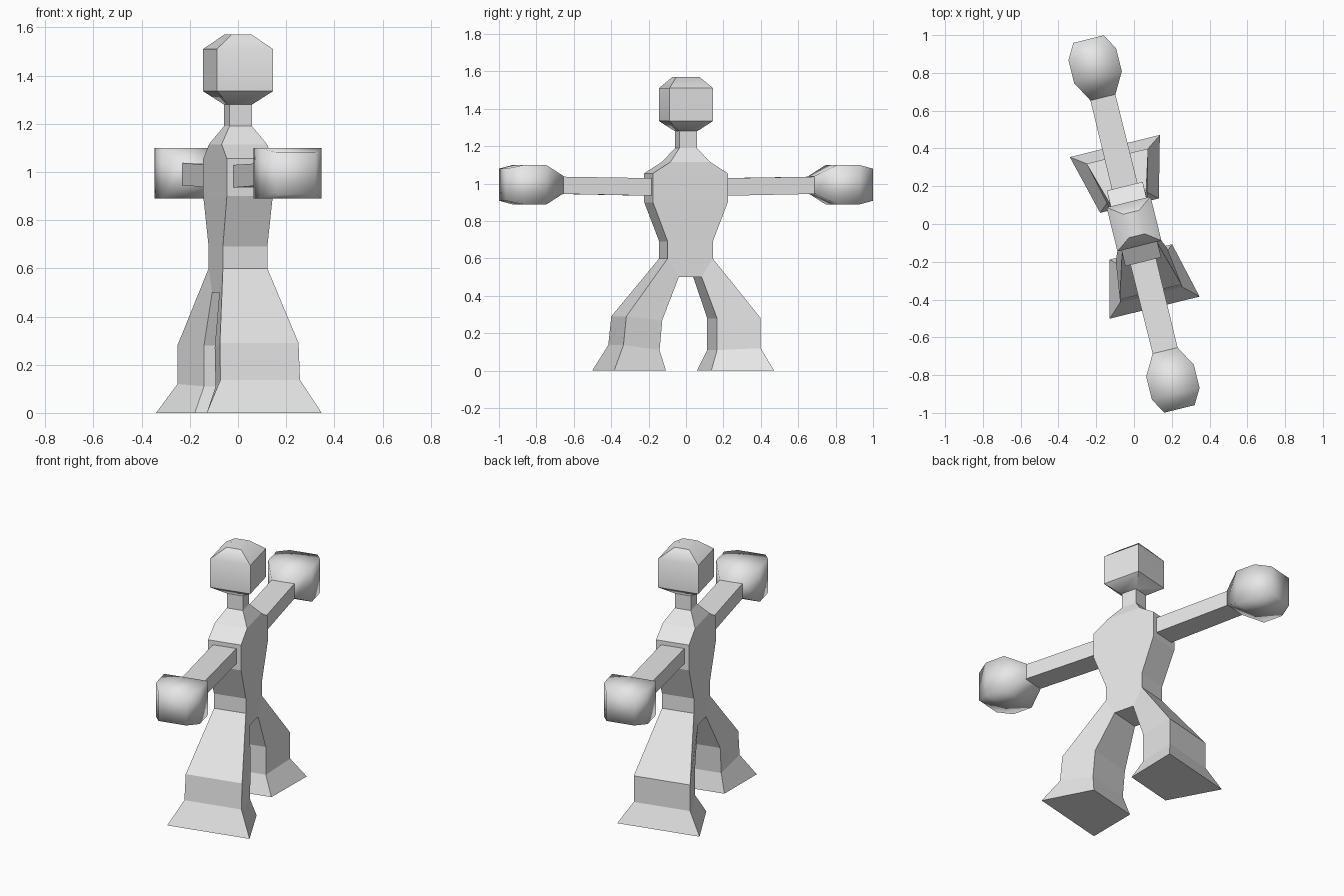
import bpy, math
from mathutils import Matrix

if "Cube" in bpy.data.objects:
    bpy.data.objects.remove(bpy.data.objects["Cube"])

TURN = Matrix.Rotation(math.radians(13.8), 4, 'Z')   # whole figure is turned
grey = bpy.data.materials.new("plain grey")
grey.diffuse_color = (0.8, 0.8, 0.8, 1)
grey.use_nodes = True
grey.node_tree.nodes["Principled BSDF"].inputs["Base Color"].default_value = grey.diffuse_color


def loft(name, rings, smooth=None):
    """Skin four-cornered rings into a closed solid."""
    verts = [v for r in rings for v in r]
    faces = [(3, 2, 1, 0)]
    for i in range(len(rings) - 1):
        a = 4 * i
        for j in range(4):
            k = (j + 1) % 4
            faces.append((a + j, a + k, a + 4 + k, a + 4 + j))
    n = len(verts)
    faces.append((n - 4, n - 3, n - 2, n - 1))
    me = bpy.data.meshes.new(name)
    me.from_pydata(verts, [], faces)
    me.materials.append(grey)
    ob = bpy.data.objects.new(name, me)
    bpy.context.collection.objects.link(ob)
    bpy.context.view_layer.objects.active = ob
    for o in bpy.context.selected_objects:
        o.select_set(False)
    ob.select_set(True)
    bpy.ops.object.mode_set(mode='EDIT')
    bpy.ops.mesh.select_all(action='SELECT')
    bpy.ops.mesh.normals_make_consistent(inside=False)
    bpy.ops.object.mode_set(mode='OBJECT')
    me.transform(TURN)
    if smooth == 180:
        bpy.ops.object.shade_smooth()
    elif smooth:
        bpy.ops.object.shade_smooth_by_angle(angle=math.radians(smooth))
    return ob


def level(z, d, w):
    """Horizontal ring: half depth d, half width w."""
    return [(-d, -w, z), (d, -w, z), (d, w, z), (-d, w, z)]


def upright(y, d, h, zc):
    """Vertical ring across an arm."""
    return [(-d, y, zc - h), (d, y, zc - h), (d, y, zc + h), (-d, y, zc + h)]


def leg_ring(side, out, inn):
    """Outer and inner edges, each (distance, height, half depth)."""
    (so, zo, do), (si, zi, di) = out, inn
    return [(-do, side * so, zo), (do, side * so, zo),
            (di, side * si, zi), (-di, side * si, zi)]


# Torso and neck
loft("torso", [level(*r) for r in (
    (0.50, 0.095, 0.063), (0.60, 0.095, 0.124), (0.69, 0.095, 0.124),
    (0.90, 0.098, 0.206), (1.055, 0.098, 0.206), (1.115, 0.097, 0.11),
    (1.19, 0.048, 0.048))])
loft("neck", [level(1.18, 0.048, 0.048), level(1.29, 0.048, 0.048)])

# Head
loft("head", [level(*r) for r in (
    (1.28, 0.048, 0.05), (1.335, 0.12, 0.12),
    (1.51, 0.12, 0.12), (1.57, 0.043, 0.064))], smooth=45)

# Arms and hands
for side, label in ((-1, "front"), (1, "back")):
    loft(label + "_arm", [upright(side * 0.195, 0.07, 0.047, 0.982),
                          upright(side * 0.70, 0.068, 0.046, 0.991)])
    loft(label + "_hand", [upright(side * y, d, h, 0.994) for y, d, h in (
        (0.69, 0.068, 0.046), (0.80, 0.13, 0.105),
        (0.925, 0.13, 0.105), (1.008, 0.083, 0.086))], smooth=180)

# Legs with flared feet
hip = ((0.124, 0.60, 0.095), (0.063, 0.50, 0.095))
loft("front_leg", [leg_ring(-1, *r) for r in (
    hip,
    ((0.37, 0.29, 0.168), (0.165, 0.27, 0.14)),
    ((0.386, 0.137, 0.17), (0.18, 0.11, 0.14)),
    ((0.456, 0.0, 0.2455), (0.152, 0.0, 0.17)))])
loft("back_leg", [leg_ring(1, *r) for r in (
    hip,
    ((0.37, 0.28, 0.168), (0.144, 0.28, 0.11)),
    ((0.37, 0.12, 0.168), (0.144, 0.11, 0.11)),
    ((0.425, 0.0, 0.2455), (0.10, 0.0, 0.16)))])
